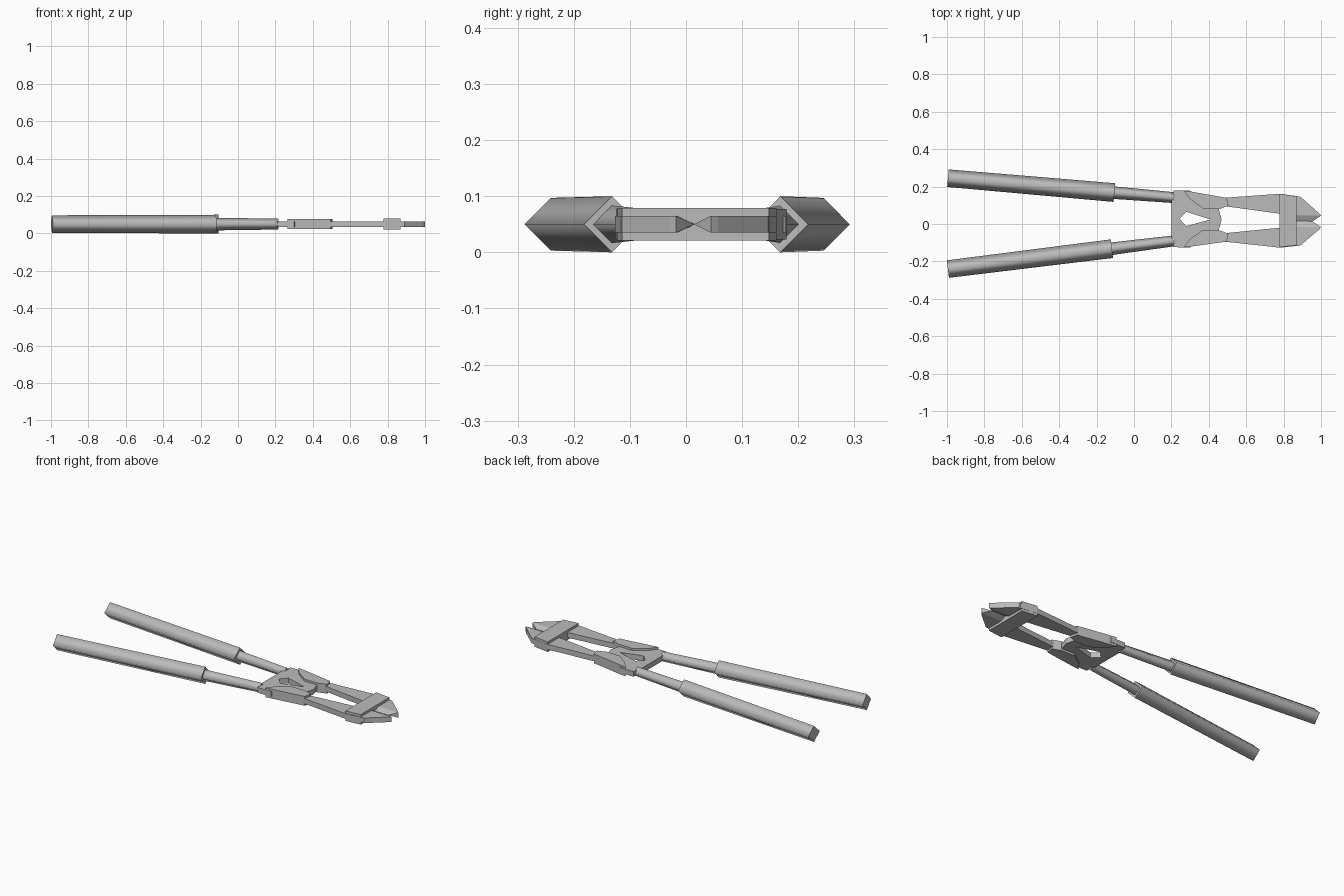
import bpy
import math
from mathutils import Vector

cube = bpy.data.objects.get("Cube")
if cube:
    bpy.data.objects.remove(cube, do_unlink=True)

steel = bpy.data.materials.new("grey steel")
steel.use_nodes = True
GREY = (0.5, 0.5, 0.5, 1)
steel.diffuse_color = GREY
steel.node_tree.nodes["Principled BSDF"].inputs["Base Color"].default_value = GREY

MID_Z = 0.05


def add_mesh(name, verts, faces):
    mesh = bpy.data.meshes.new(name)
    mesh.from_pydata(verts, [], faces)
    mesh.materials.append(steel)
    obj = bpy.data.objects.new(name, mesh)
    bpy.context.collection.objects.link(obj)
    return obj


def centre_y(x):
    """Slightly skewed centre line of the head."""
    return 0.032 - 0.0185 * x


def plate(name, outline, half, side=1):
    """Flat plate; outline is (x, offset from the centre line), anticlockwise."""
    if side < 0:
        outline = [(x, -d) for x, d in reversed(outline)]
    n = len(outline)
    verts = [(x, centre_y(x) + d, MID_Z + h) for h in (-half, half) for x, d in outline]
    faces = [tuple(reversed(range(n))), tuple(range(n, 2 * n))]
    faces += [(i, (i + 1) % n, n + (i + 1) % n, n + i) for i in range(n)]
    return add_mesh(name, verts, faces)


def square_bar(name, start, end, r0, r1):
    """Smooth-shaded four-sided bar standing on its corner."""
    a, b = Vector((*start, MID_Z)), Vector((*end, MID_Z))
    up = Vector((0, 0, 1))
    across = up.cross((b - a).normalized())
    verts = []
    for p, r in ((a, r0), (b, r1)):
        for k in range(4):
            t = k * math.pi / 2
            verts.append(p + across * math.cos(t) * r + up * math.sin(t) * r)
    faces = [(3, 2, 1, 0), (4, 5, 6, 7)]
    faces += [(k, (k + 1) % 4, 4 + (k + 1) % 4, 4 + k) for k in range(4)]
    obj = add_mesh(name, verts, faces)
    for poly in list(obj.data.polygons)[2:]:
        poly.use_smooth = True
    return obj


# Handles: grip and inner rod
square_bar("left_grip", (-0.995, 0.245), (-0.105, 0.168), 0.047, 0.05)
square_bar("right_grip", (-0.995, -0.241), (-0.118, -0.132), 0.047, 0.05)
square_bar("left_rod", (-0.15, 0.171), (0.215, 0.141), 0.034, 0.029)
square_bar("right_rod", (-0.15, -0.136), (0.215, -0.09), 0.034, 0.029)

link = [(0.243, 0), (0.28, 0.038), (0.41, 0), (0.468, 0), (0.452, 0.06),
        (0.37, 0.07), (0.30, 0.152), (0.212, 0.152), (0.2, 0.09), (0.2, 0)]
cheek = [(0.297, 0.108), (0.37, 0.057), (0.457, 0.057), (0.505, 0.075),
         (0.495, 0.117), (0.31, 0.146), (0.265, 0.152)]
arm = [(0.48, 0.073), (0.80, 0.035), (0.88, 0.035), (0.88, 0.132),
       (0.78, 0.144), (0.48, 0.117)]

for label, side in (("left", 1), ("right", -1)):
    # Thin linked lever, thick cheek and jaw arm
    plate(label + "_lever_link", link, 0.015, side)
    plate(label + "_cheek", cheek, 0.027, side)
    plate(label + "_jaw_arm", arm, 0.015, side)
    # Cutting blade: flat body with a bevel down to a sharp edge
    body = [(0.86, 0.031), (1.0, 0.031), (0.99, 0.043), (0.89, 0.13), (0.86, 0.133)]
    plate(label + "_blade", body, 0.015, side)
    edge = []
    for x, d, z in ((0.86, 0.031, -0.015), (1.0, 0.031, -0.015), (1.0, 0.031, 0.015),
                    (0.86, 0.031, 0.015), (0.86, 0, 0), (0.955, 0, 0)):
        edge.append((x, centre_y(x) + side * d, MID_Z + z))
    sides = [(0, 1, 5, 4), (4, 5, 2, 3), (1, 2, 5), (0, 4, 3)]
    if side > 0:
        sides = [tuple(reversed(f)) for f in sides]
        sides = [tuple(reversed(f)) for f in sides]
    else:
        sides = [tuple(reversed(f)) for f in sides]
    bevel = add_mesh(label + "_cutting_edge", edge, sides)
    bevel.data.validate()

# Strap joining the two jaws
plate("jaw_strap", [(0.777, -0.141), (0.87, -0.13), (0.87, 0.132), (0.777, 0.144)], 0.029)
